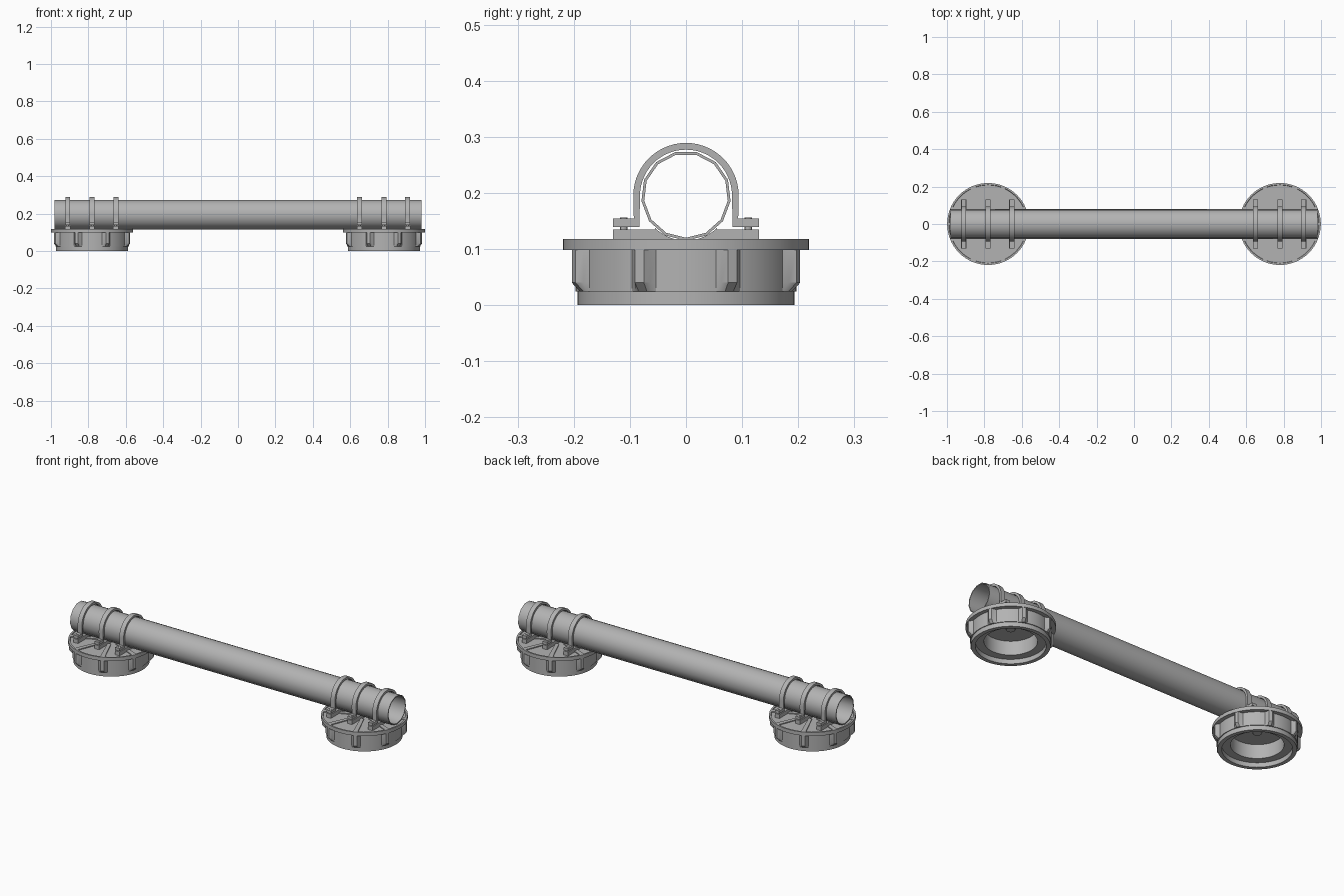
import bpy, bmesh, math
from math import sin, cos, pi, radians

cube = bpy.data.objects.get("Cube")
if cube:
    bpy.data.objects.remove(cube)

grey = bpy.data.materials.new("plain grey")
grey.use_nodes = True
colour = (0.45, 0.45, 0.45, 1)
grey.diffuse_color = colour
grey.node_tree.nodes["Principled BSDF"].inputs["Base Color"].default_value = colour

PIPE_Z, PIPE_R = 0.195, 0.08
BASE_X = 0.78
STRAPS = (-0.13, 0, 0.127)


def finish(name, bm, x=0, smooth=30):
    bmesh.ops.recalc_face_normals(bm, faces=bm.faces)
    mesh = bpy.data.meshes.new(name)
    bm.to_mesh(mesh)
    bm.free()
    mesh.materials.append(grey)
    ob = bpy.data.objects.new(name, mesh)
    ob.location.x = x
    bpy.context.collection.objects.link(ob)
    bpy.ops.object.select_all(action="DESELECT")
    ob.select_set(True)
    bpy.context.view_layer.objects.active = ob
    bpy.ops.object.shade_smooth_by_angle(angle=radians(smooth))
    return ob


def skin(bm, rings, closed=False):
    """Join rings of points with quads."""
    rows = [[bm.verts.new(p) for p in ring] for ring in rings]
    pairs = list(zip(rows, rows[1:])) + ([(rows[-1], rows[0])] if closed else [])
    n = len(rows[0])
    for a, b in pairs:
        for i in range(n):
            bm.faces.new((a[i], a[(i + 1) % n], b[(i + 1) % n], b[i]))
    return rows


def lathe(bm, profile, sides=64, closed=True):
    rings = [[(r * cos(2 * pi * i / sides), r * sin(2 * pi * i / sides), z)
              for i in range(sides)] for r, z in profile]
    return skin(bm, rings, closed)


def prism(bm, outline, width, x=0):
    """Extrude a (y, z) outline along x."""
    rows = skin(bm, [[(x + s * width / 2, y, z) for y, z in outline] for s in (-1, 1)])
    for row in rows:
        bm.faces.new(row)


def arc(radius, start, end, steps):
    angles = [radians(start + (end - start) * i / steps) for i in range(steps + 1)]
    return [(radius * cos(a), PIPE_Z + radius * sin(a)) for a in angles]


def make_pipe():
    bm = bmesh.new()
    sides = 13
    rings = []
    for r, x in ((PIPE_R, -0.98), (PIPE_R, 0.98), (0.075, 0.98), (0.075, -0.98)):
        rings.append([(x, r * sin(2 * pi * i / sides), PIPE_Z - r * cos(2 * pi * i / sides))
                      for i in range(sides)])
    skin(bm, rings, True)
    finish("pipe", bm)


def make_cap(side, x):
    # Stepped cup, open underneath
    bm = bmesh.new()
    rows = lathe(bm, [(0.193, 0), (0.193, 0.03), (0.185, 0.03), (0.185, 0.098),
                      (0.219, 0.098), (0.219, 0.118), (0.21, 0.118), (0.208, 0.113),
                      (0.04, 0.113), (0.04, 0.102), (0.13, 0.102), (0.13, 0.025),
                      (0.172, 0.025), (0.172, 0)])
    for row in (rows[8], rows[9]):
        bm.faces.new(row)
    finish(side + "_cap", bm, x)

    # Grip collar with eight lugs that taper off at the bottom
    bm = bmesh.new()
    sides = 160

    def collar_ring(z, lug):
        ring = []
        for i in range(sides):
            a = 2 * pi * i / sides
            off = abs((a % (pi / 4)) - pi / 8)
            bump = min(1, max(0, (0.1 - off) / 0.05))
            r = 0.197 + 0.02 * lug * bump
            ring.append((r * cos(a), r * sin(a), z))
        return ring

    inner = [[(0.18 * cos(2 * pi * i / sides), 0.18 * sin(2 * pi * i / sides), z)
              for i in range(sides)] for z in (0.099, 0.024)]
    skin(bm, [collar_ring(0.024, 0.2), collar_ring(0.04, 1), collar_ring(0.099, 1)] + inner, True)
    finish(side + "_grip_collar", bm, x)

    # Radial ribs on the top face
    bm = bmesh.new()
    for k in range(8):
        a = pi / 8 + k * pi / 4
        along, across = (cos(a), sin(a)), (-sin(a), cos(a))
        outline = [(0.05, -0.009), (0.21, -0.012), (0.21, 0.012), (0.05, 0.009)]
        flat = [(u * along[0] + v * across[0], u * along[1] + v * across[1]) for u, v in outline]
        rows = skin(bm, [[(px, py, z) for px, py in flat] for z in (0.111, 0.118)])
        bm.faces.new(rows[1])
    finish(side + "_cap_ribs", bm, x)

    # Boss in the middle of the underside
    bm = bmesh.new()
    rows = lathe(bm, [(0.022, 0.103), (0.022, 0.09)], 24, False)
    bm.faces.new(rows[1])
    finish(side + "_underside_boss", bm, x)


def make_clamps(side, x):
    for number, dx in enumerate(STRAPS, 1):
        # Cradle under the pipe
        bm = bmesh.new()
        cradle = [(-0.13, 0.112), (0.13, 0.112), (0.13, 0.135), (0.054, 0.135)]
        cradle += arc(PIPE_R, -43, -137, 12) + [(-0.054, 0.135), (-0.13, 0.135)]
        prism(bm, cradle, 0.028)
        finish(f"{side}_cradle_{number}", bm, x + dx)

        # Strap arched over the pipe with two feet
        bm = bmesh.new()
        strap = [(0.13, 0.139), (0.13, 0.154), (0.093, 0.154)] + arc(0.094, 0, 180, 28)
        strap += [(-0.093, 0.154), (-0.13, 0.154), (-0.13, 0.139), (-0.083, 0.139)]
        strap += arc(0.082, 180, 0, 28) + [(0.083, 0.139)]
        prism(bm, strap, 0.026)
        finish(f"{side}_strap_{number}", bm, x + dx)

        # Bolts through the feet
        bm = bmesh.new()
        for y in (-0.111, 0.111):
            new = bmesh.ops.create_cone(bm, cap_ends=True, segments=12, radius1=0.007,
                                        radius2=0.007, depth=0.03)["verts"]
            bmesh.ops.translate(bm, verts=new, vec=(0, y, 0.141))
        finish(f"{side}_bolts_{number}", bm, x + dx)


make_pipe()
for side, x in (("left", BASE_X), ("right", -BASE_X)):
    make_cap(side, x)
    make_clamps(side, x)
